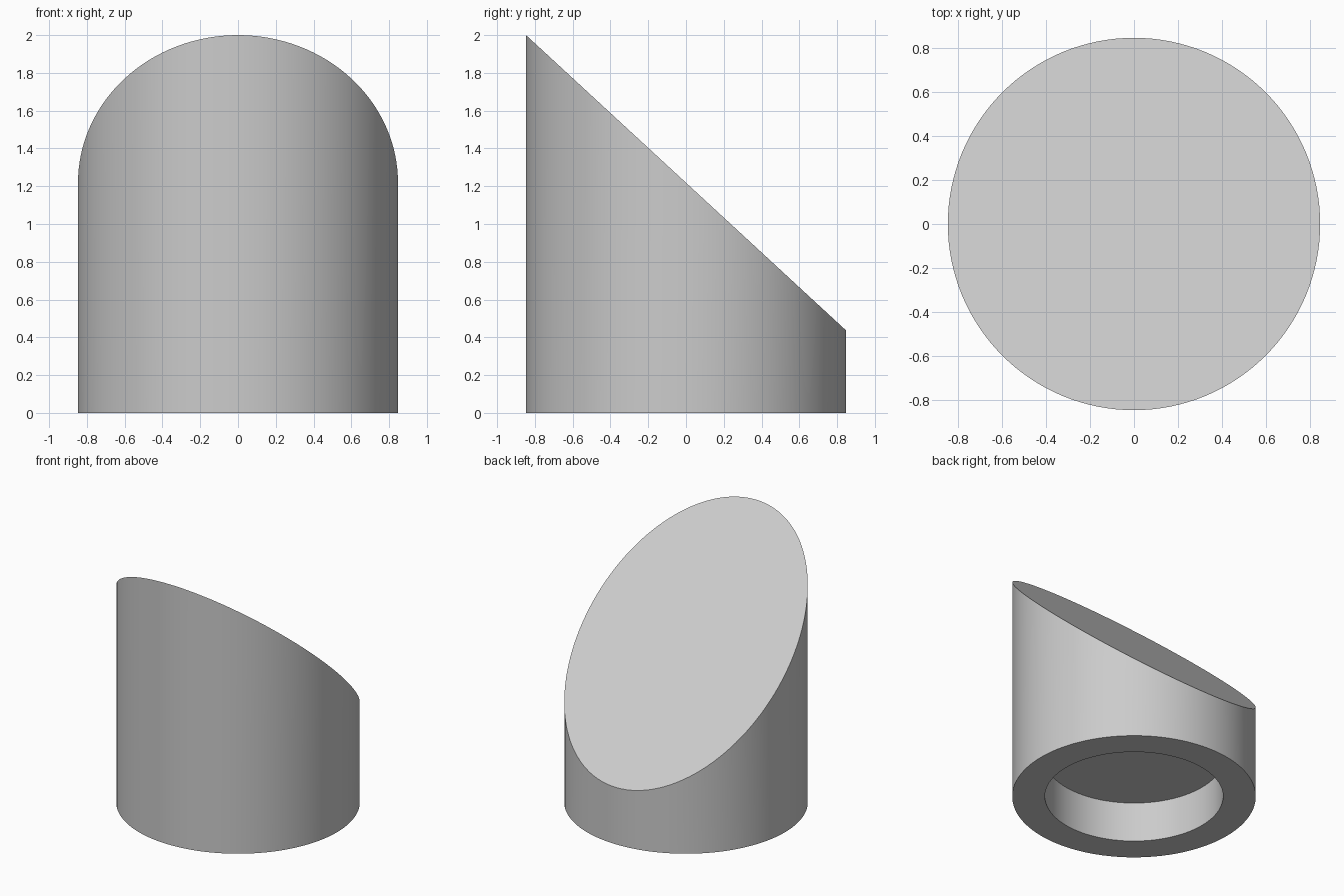
import bpy
import bmesh
from math import cos, sin, pi, radians

SEGMENTS = 128
RADIUS = 0.847
BORE_RADIUS = 0.62
BORE_DEPTH = 0.305
HIGH, LOW = 2.0, 0.437

cube = bpy.data.objects.get("Cube")
if cube:
    bpy.data.objects.remove(cube, do_unlink=True)

grey = bpy.data.materials.new("light_grey")
grey.use_nodes = True
grey.diffuse_color = (0.6, 0.6, 0.6, 1)
grey.node_tree.nodes["Principled BSDF"].inputs["Base Color"].default_value = grey.diffuse_color


def slant(y):
    """Height of the sloping cut, tall at the front and low at the back."""
    return (HIGH + LOW) / 2 - y * (HIGH - LOW) / (2 * RADIUS)


def ring(bm, radius, height):
    verts = []
    for i in range(SEGMENTS):
        a = 2 * pi * i / SEGMENTS
        x, y = radius * cos(a), radius * sin(a)
        verts.append(bm.verts.new((x, y, height(y))))
    return verts


# Slanted cylinder with a round blind recess in its base
bm = bmesh.new()
rings = [
    ring(bm, RADIUS, slant),
    ring(bm, RADIUS, lambda y: 0),
    ring(bm, BORE_RADIUS, lambda y: 0),
    ring(bm, BORE_RADIUS, lambda y: BORE_DEPTH),
]
for upper, lower in zip(rings, rings[1:]):
    for i in range(SEGMENTS):
        j = (i + 1) % SEGMENTS
        bm.faces.new((upper[i], lower[i], lower[j], upper[j]))
bm.faces.new(rings[0])
bm.faces.new(rings[-1][::-1])
bmesh.ops.recalc_face_normals(bm, faces=bm.faces)

mesh = bpy.data.meshes.new("slanted_cylinder")
bm.to_mesh(mesh)
bm.free()
mesh.materials.append(grey)
body = bpy.data.objects.new("slanted_cylinder", mesh)
bpy.context.collection.objects.link(body)

# Smooth walls, crisp rims
bpy.ops.object.select_all(action="DESELECT")
body.select_set(True)
bpy.context.view_layer.objects.active = body
bpy.ops.object.shade_smooth_by_angle(angle=radians(30))
